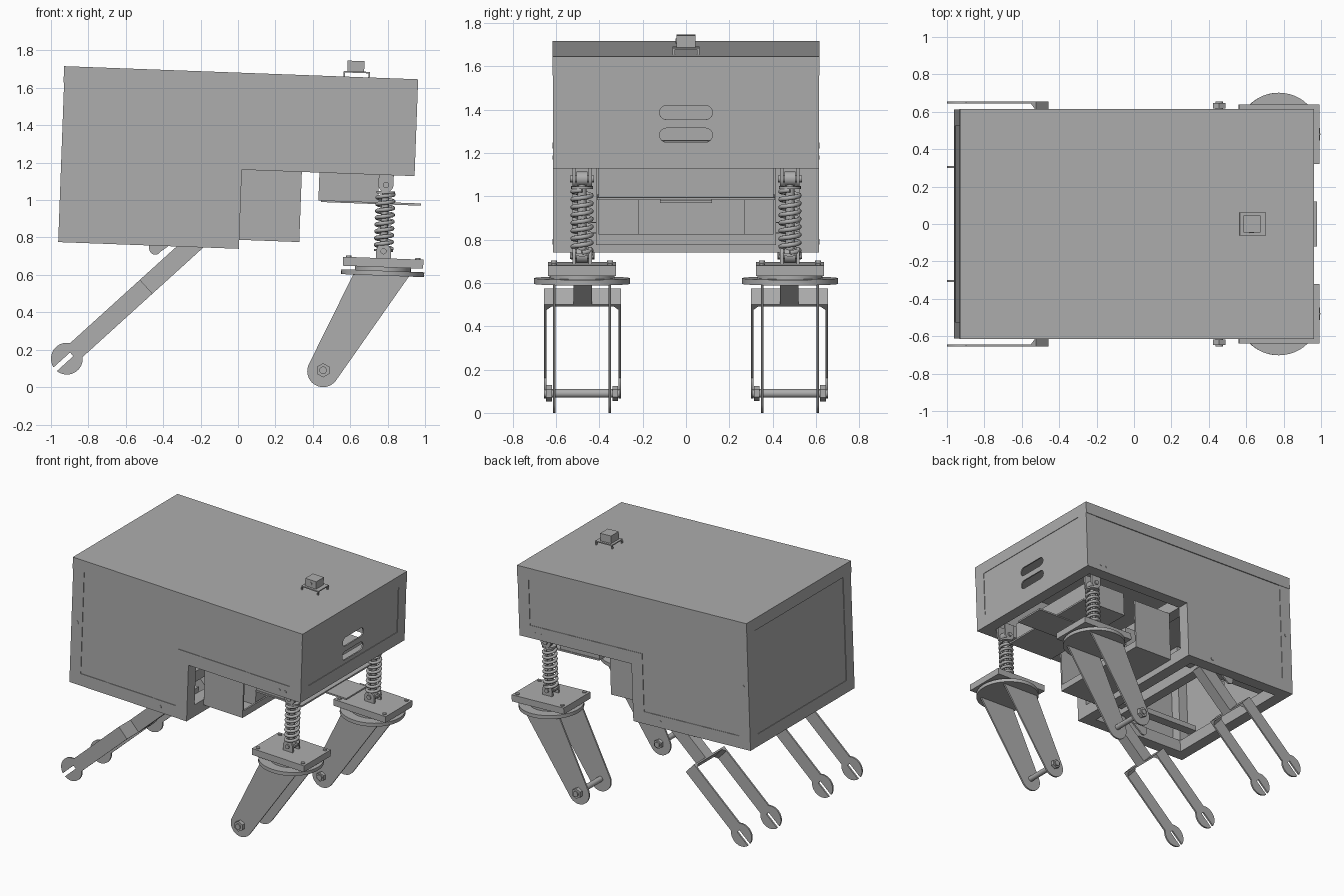
import bpy, bmesh, math
from math import sin, cos, pi, radians
from mathutils import Matrix, Vector

if "Cube" in bpy.data.objects:
    bpy.data.objects.remove(bpy.data.objects["Cube"])

steel = bpy.data.materials.new("grey_steel")
steel.use_nodes = True
GREY = (0.42, 0.42, 0.42, 1)
steel.diffuse_color = GREY
steel.node_tree.nodes["Principled BSDF"].inputs["Base Color"].default_value = GREY

# The body and the spring units share one slight nose-down tilt
TILT = Matrix.Translation((0, 0, 1.2)) @ Matrix.Rotation(0.037, 4, 'Y')
FLAT = Matrix.Identity(4)


def finish(name, bm, m, smooth=False):
    bmesh.ops.recalc_face_normals(bm, faces=bm.faces)
    mesh = bpy.data.meshes.new(name)
    bm.to_mesh(mesh)
    bm.free()
    mesh.transform(m)
    mesh.materials.append(steel)
    ob = bpy.data.objects.new(name, mesh)
    bpy.context.collection.objects.link(ob)
    if smooth:
        bpy.ops.object.select_all(action='DESELECT')
        ob.select_set(True)
        bpy.context.view_layer.objects.active = ob
        bpy.ops.object.shade_smooth_by_angle(angle=radians(35))
    return ob


def box(name, xs, ys, zs, m=TILT):
    bm = bmesh.new()
    bmesh.ops.create_cube(bm, size=1)
    for v in bm.verts:
        v.co = [(a + b) / 2 + (b - a) * c for (a, b), c in zip((xs, ys, zs), v.co)]
    return finish(name, bm, m)


def prism(name, pts, y0, y1, m=TILT, smooth=False):
    """Extrude an x-z outline along y."""
    bm = bmesh.new()
    face = bm.faces.new([bm.verts.new((x, y0, z)) for x, z in pts])
    ext = bmesh.ops.extrude_face_region(bm, geom=[face])
    bmesh.ops.translate(bm, verts=[g for g in ext["geom"] if isinstance(g, bmesh.types.BMVert)],
                        vec=(0, y1 - y0, 0))
    return finish(name, bm, m, smooth)


def cyl(name, centre, r, length, axis='Z', n=24, m=TILT):
    bm = bmesh.new()
    bmesh.ops.create_cone(bm, cap_ends=True, segments=n, radius1=r, radius2=r, depth=length)
    turn = Matrix.Rotation(pi / 2, 4, 'X') if axis == 'Y' else FLAT
    return finish(name, bm, m @ Matrix.Translation(centre) @ turn, n > 8)


def arc(cx, cz, r, a0, a1, n=16):
    return [(cx + r * cos(radians(a0 + (a1 - a0) * i / n)),
             cz + r * sin(radians(a0 + (a1 - a0) * i / n))) for i in range(n + 1)]


# Key body sizes in the tilted frame
L, R, STEP, POST = -0.945, 0.946, 0.022, -0.069
BOT, SHELF, EAVE, TOP, W, T = -0.46, -0.037, 0.393, 0.481, 0.613, 0.09

# Lid
box("lid", (L - 0.003, R), (-W - 0.003, W + 0.003), (EAVE, TOP))

# Side frames, mirrored left and right
for s, side in ((-1, "front"), (1, "back")):
    y = tuple(sorted((s * W, s * (W - T))))
    box(side + "_bottom_rail", (L, STEP), y, (BOT, BOT + T))
    box(side + "_step_rail", (POST, R), y, (SHELF, SHELF + 0.094))
    box(side + "_step_post", (POST, STEP), y, (BOT + T, SHELF))
    box(side + "_rear_post", (L, L + T), y, (BOT + T, EAVE))
    box(side + "_nose_post", (R - T, R), y, (SHELF + 0.094, EAVE))
    outline = [(L + T, BOT + T), (POST, BOT + T), (POST, SHELF + 0.094), (R - T, SHELF + 0.094),
               (R - T, EAVE), (L + T, EAVE)]
    prism(side + "_panel", outline, s * (W - 0.004), s * (W - 0.014))
    # Screw heads on the frame
    for x, z, r in ((-0.9, 0.002, 0.014), (-0.2, -0.418, 0.013), (0.77, 0.008, 0.009), (0.82, 0.008, 0.009)):
        cyl(side + "_frame_screw", (x, s * W, z), r, 0.006, 'Y', 12)

# Cross rails and end panels
inner = (-W + T, W - T)
box("rear_bottom_rail", (L, L + T), inner, (BOT, BOT + T))
box("step_bottom_rail", (POST, STEP), inner, (BOT, BOT + T))
box("nose_rail", (R - T, R), inner, (SHELF, SHELF + 0.094))
box("step_top_rail", (POST, STEP), inner, (SHELF, SHELF + 0.094))
box("leg_cross_rail", (-0.3, -0.22), inner, (BOT + 0.05, BOT + 0.13))
for y in (-0.38, 0.38):
    box("inner_floor_rail", (L + T, POST), (y - 0.035, y + 0.035), (BOT + 0.09, BOT + 0.13))
box("rear_panel", (L + 0.004, L + 0.014), inner, (BOT + T, EAVE))
nose = box("nose_panel", (R - 0.014, R - 0.004), inner, (SHELF + 0.094, EAVE))

# Two rounded vent slots through the nose panel
for z in (0.222, 0.117):
    pts = arc(0.09, z, 0.0325, -90, 90, 8) + arc(-0.09, z, 0.0325, 90, 270, 8)
    cutter = prism("slot_cutter", pts, -0.1, 0.1,
                   TILT @ Matrix.Translation((R, 0, 0)) @ Matrix.Rotation(pi / 2, 4, 'Z'))
    mod = nose.modifiers.new("slot", 'BOOLEAN')
    mod.operation, mod.solver, mod.object = 'DIFFERENCE', 'EXACT', cutter
    bpy.context.view_layer.objects.active = nose
    bpy.ops.object.modifier_apply(modifier=mod.name)
    bpy.data.objects.remove(cutter)

# Open compartment behind the step, holding a battery block
C0, C1, CY, CZ = STEP, 0.343, 0.415, (-0.412, SHELF)
for s in (-1, 1):
    box("compartment_wall", (C0, C1), tuple(sorted((s * CY, s * (CY - 0.012)))), CZ)
box("compartment_floor", (C0, C1), (-CY, CY), (CZ[0], CZ[0] + 0.012))
box("compartment_lip", (C1 - 0.012, C1), (-CY, CY), (CZ[0], CZ[0] + 0.05))
box("compartment_back", (C0, C0 + 0.012), (-CY, CY), CZ)
box("battery_block", (C0, C1 - 0.03), (-0.22, 0.27), (CZ[0], -0.18))

# Hanging tray under the nose
box("tray_box", (0.437, 0.757), (-0.405, 0.405), (-0.175, SHELF + 0.03))
box("tray_plate", (0.437, 0.82), (-0.41, 0.41), (-0.187, -0.175))
box("tray_tongue", (0.45, 0.985), (-0.12, 0.12), (-0.194, -0.182))

# Switch on a small stand on the lid
box("switch_box", (0.566, 0.656), (-0.045, 0.045), (0.511, 0.567))
cyl("switch_button", (0.611, -0.046, 0.54), 0.012, 0.006, 'Y', 16)
box("switch_stand", (0.547, 0.687), (-0.062, 0.062), (0.503, 0.511))
for x in (0.547, 0.679):
    for y in (-0.062, 0.05):
        box("stand_foot", (x, x + 0.008), (y, y + 0.012), (TOP, 0.503))

AX = 0.795


def spring(y):
    """Coil spring with rod and clevises."""
    cu = bpy.data.curves.new("coil_spring", 'CURVE')
    cu.dimensions, cu.bevel_depth, cu.bevel_resolution, cu.use_fill_caps = '3D', 0.011, 2, True
    n, turns = 160, 8
    sp = cu.splines.new('POLY')
    sp.points.add(n)
    for i, p in enumerate(sp.points):
        a = 2 * pi * turns * i / n
        p.co = (AX + 0.043 * cos(a), y + 0.043 * sin(a), -0.43 + 0.29 * i / n, 1)
    cu.transform(TILT)
    cu.materials.append(steel)
    ob = bpy.data.objects.new("coil_spring", cu)
    bpy.context.collection.objects.link(ob)
    bpy.ops.object.select_all(action='DESELECT')
    ob.select_set(True)
    bpy.context.view_layer.objects.active = ob
    bpy.ops.object.convert(target='MESH')
    bpy.ops.object.shade_smooth()
    cyl("spring_rod", (AX, y, -0.28), 0.02, 0.36)
    for z in (-0.44, -0.13):
        cyl("spring_seat", (AX, y, z), 0.05, 0.012)
    # Rounded clevis cheeks, eye and pin at both ends
    for name, z, a0, edge in (("lower", -0.445, 0, -0.482), ("upper", -0.09, 180, SHELF + 0.03)):
        pts = arc(AX, z, 0.04, a0, a0 + 180, 12)
        pts += [(2 * AX - pts[0][0], edge), (pts[0][0], edge)]
        for d in (-0.045, 0.03):
            prism(name + "_clevis_cheek", pts, y + d, y + d + 0.015, smooth=True)
        cyl(name + "_spring_eye", (AX, y, z), 0.033, 0.05, 'Y')
        cyl(name + "_clevis_pin", (AX, y, z), 0.016, 0.11, 'Y', 16)


# Sprung front wheel forks
for s in (-1, 1):
    y = s * 0.48
    spring(y)
    box("mount_plate", (AX - 0.215, AX + 0.215), (y - 0.158, y + 0.158), (-0.53, -0.482))
    cyl("swivel_ring", (AX, y, -0.54), 0.15, 0.03, n=40)
    cyl("swivel_disc", (AX, y, -0.562), 0.222, 0.026, n=48)
    for dx in (-0.185, 0.185):
        for dy in (-0.13, 0.13):
            cyl("mount_bolt", (AX + dx, y + dy, -0.48), 0.014, 0.012, n=12)
    cheek = arc(0.455, 0.085, 0.085, 150, 325) + [(0.92, 0.6), (0.62, 0.61)]
    for d in (-0.134, 0.122):
        prism("fork_cheek", cheek, y + d, y + d + 0.012, FLAT, True)
    cyl("axle_bolt", (0.455, y, 0.09), 0.02, 0.35, 'Y', 20, FLAT)
    cyl("axle_head", (0.455, s * 0.632, 0.09), 0.038, 0.028, 'Y', 6, FLAT)
    cyl("axle_nut", (0.455, s * 0.327, 0.09), 0.034, 0.024, 'Y', 6, FLAT)

# Rear slotted forks: x runs up along the arm, starting at the slotted end
ARM = Matrix.Translation((-0.915, 0, 0.152)) @ Matrix.Rotation(radians(-42.2), 4, 'Y')
LEN, H = 0.573, 0.05
blade = (arc(0, 0, 0.085, 36, 171) + [(0.035, 0.013), (0.035, -0.013)]
         + arc(0, 0, 0.085, 189, 324) + [(LEN, -H), (LEN, H)])
for s in (-1, 1):
    y = s * 0.477
    for d in (-0.178, 0.166):
        prism("slotted_blade", blade, y + d, y + d + 0.012, ARM, True)
    box("fork_bridge", (LEN - 0.012, LEN), (y - 0.178, y + 0.178), (-H, H), ARM)
    # Corner gussets between blade and bridge
    for e in (-1, 1):
        bm = bmesh.new()
        tri = [(LEN, 0.17), (LEN, 0.13), (LEN - 0.04, 0.17)]
        f = bm.faces.new([bm.verts.new((a, y + e * b, -H)) for a, b in tri])
        g = bmesh.ops.extrude_face_region(bm, geom=[f])["geom"]
        bmesh.ops.translate(bm, verts=[v for v in g if isinstance(v, bmesh.types.BMVert)],
                            vec=(0, 0, 2 * H))
        finish("fork_gusset", bm, ARM)
    box("arm_tube", (LEN, 0.95), (y - 0.042, y + 0.042), (-H, H), ARM)
    # Pivot lugs under the floor
    lug = [(-0.46, -0.44), (-0.46, -0.47)] + arc(-0.425, -0.475, 0.033, 180, 330, 8) + [(-0.33, -0.44)]
    for d in (-0.054, 0.042):
        prism("arm_lug", lug, y + d, y + d + 0.012)
